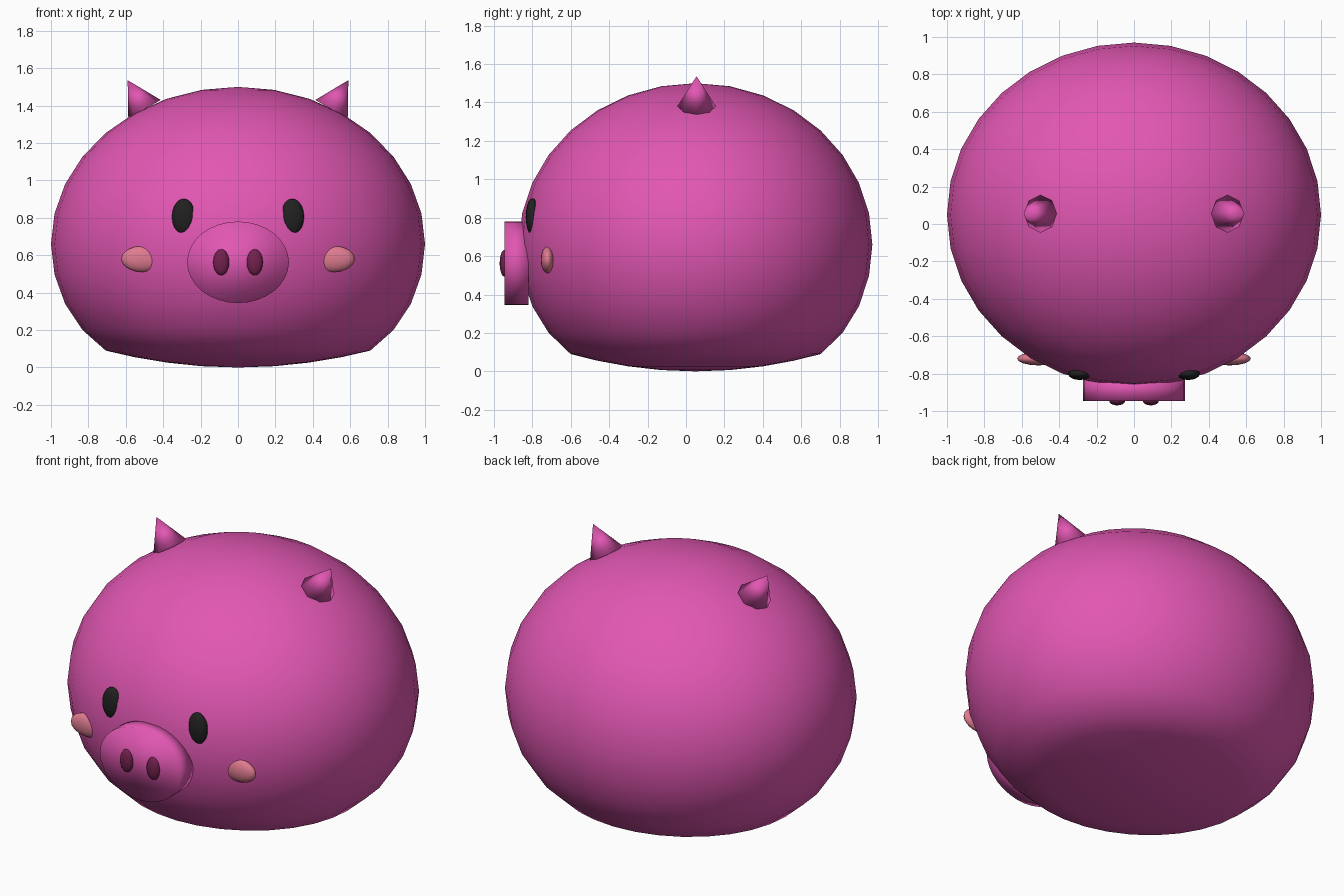
import bpy, math

if "Cube" in bpy.data.objects:
    bpy.data.objects.remove(bpy.data.objects["Cube"])


def material(name, rgb):
    m = bpy.data.materials.new(name)
    m.diffuse_color = (*rgb, 1.0)
    m.use_nodes = True
    m.node_tree.nodes["Principled BSDF"].inputs["Base Color"].default_value = m.diffuse_color
    return m


PINK = material("pink", (0.76, 0.095, 0.45))
BLUSH = material("blush", (0.74, 0.20, 0.28))
BLACK = material("black", (0.015, 0.015, 0.015))
PLUM = material("plum", (0.17, 0.015, 0.075))


def finish(name, mat):
    ob = bpy.context.object
    ob.name = ob.data.name = name
    ob.data.materials.append(mat)
    bpy.ops.object.transform_apply(location=False, rotation=True, scale=True)
    bpy.ops.object.shade_smooth()
    return ob


def ellipsoid(name, mat, loc, radii, segments=16, rings=10):
    bpy.ops.mesh.primitive_uv_sphere_add(segments=segments, ring_count=rings,
                                         radius=1, location=loc)
    bpy.context.object.scale = radii
    return finish(name, mat)


# Body: squashed ball whose lower cap is flattened into a shallow dish
body = ellipsoid("body", PINK, (0, 0.05, 0.66), (1.0, 0.92, 0.84), 32, 16)
for v in body.data.vertices:
    r = math.hypot(v.co.x, v.co.y / 0.92)
    if v.co.z < -0.4 and r < 0.72:
        v.co.z = -0.66 + 0.09 * (r / 0.707) ** 2
    elif v.co.z < -0.4:
        v.co.z += 0.007

# Snout: short oval drum
bpy.ops.mesh.primitive_cylinder_add(vertices=32, radius=1, depth=0.125,
                                    location=(0, -0.8825, 0.5625),
                                    rotation=(math.pi / 2, 0, 0))
bpy.context.object.scale = (0.272, 0.218, 1)
finish("snout", PINK)

# Paired features
for label, s in (("left", -1), ("right", 1)):
    ellipsoid(f"{label}_nostril", PLUM, (s * 0.09, -0.945, 0.5625), (0.043, 0.025, 0.07))
    ellipsoid(f"{label}_eye", BLACK, (s * 0.29, -0.80, 0.805), (0.063, 0.034, 0.097))
    ellipsoid(f"{label}_cheek", BLUSH, (s * 0.51, -0.72, 0.58), (0.115, 0.036, 0.07))

    # Ear: eight-sided cone leaning outward
    tilt = math.radians(30)
    bpy.ops.mesh.primitive_cone_add(
        vertices=8, radius1=0.1, radius2=0, depth=0.18,
        location=(s * (0.5 + 0.09 * math.sin(tilt)), 0.055, 1.38 + 0.09 * math.cos(tilt)),
        rotation=(0, s * tilt, 0))
    finish(f"{label}_ear", PINK)
